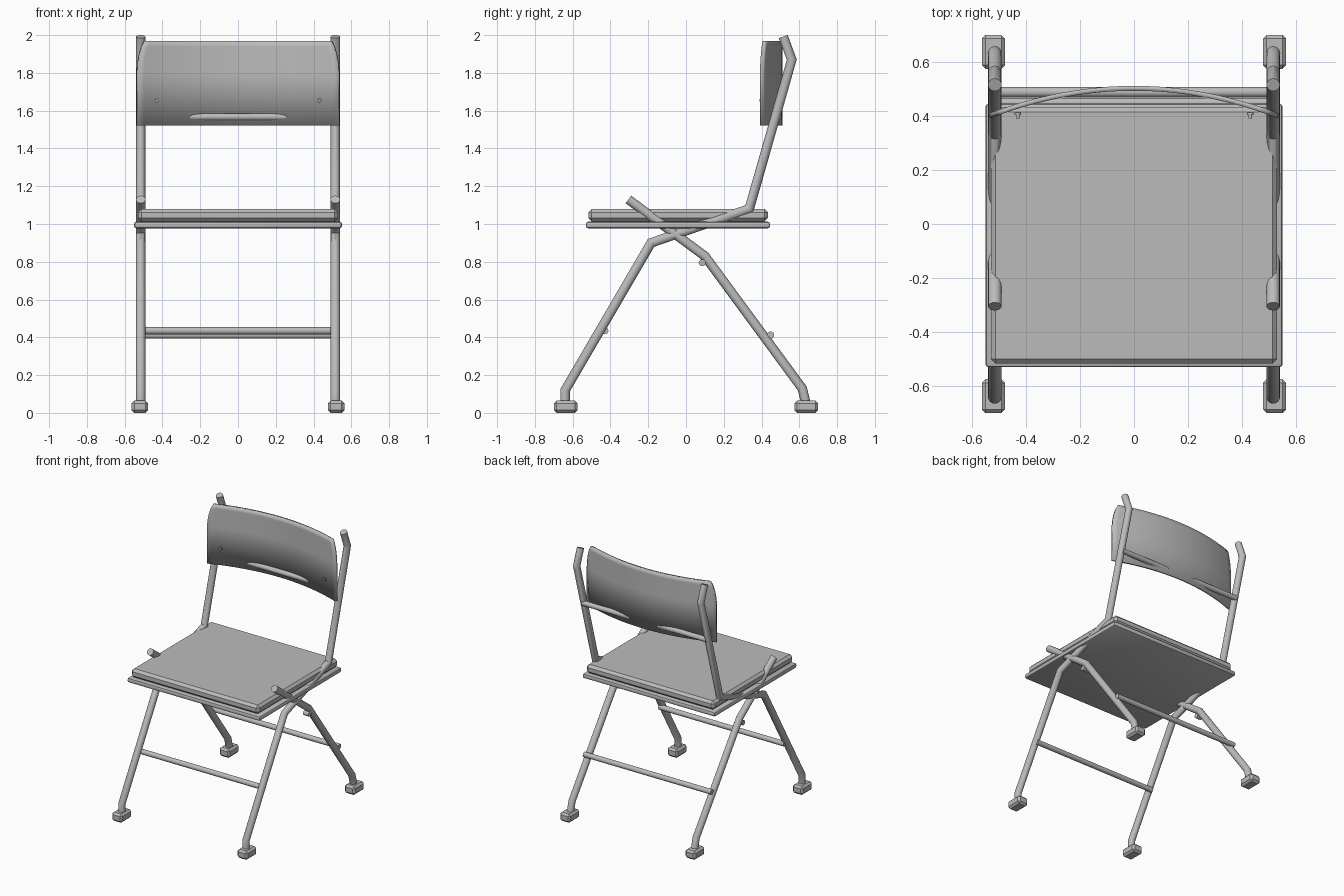
import bpy, bmesh, math
from mathutils import Vector

if "Cube" in bpy.data.objects:
    bpy.data.objects.remove(bpy.data.objects["Cube"], do_unlink=True)

grey = bpy.data.materials.new("plain grey")
grey.use_nodes = True
grey.diffuse_color = (0.5, 0.5, 0.5, 1)
grey.node_tree.nodes["Principled BSDF"].inputs["Base Color"].default_value = (0.5, 0.5, 0.5, 1)


def finish(name, bm, angle=35):
    bmesh.ops.recalc_face_normals(bm, faces=bm.faces[:])
    mesh = bpy.data.meshes.new(name)
    bm.to_mesh(mesh)
    bm.free()
    mesh.materials.append(grey)
    ob = bpy.data.objects.new(name, mesh)
    bpy.context.collection.objects.link(ob)
    bpy.ops.object.select_all(action="DESELECT")
    ob.select_set(True)
    bpy.context.view_layer.objects.active = ob
    bpy.ops.object.shade_smooth_by_angle(angle=math.radians(angle))
    return ob


def box(name, lo, hi, bevel, segments=1):
    """Box between two corners with softened edges."""
    bm = bmesh.new()
    bmesh.ops.create_cube(bm, size=1)
    lo, hi = Vector(lo), Vector(hi)
    for v in bm.verts:
        v.co = (lo + hi) / 2 + v.co * (hi - lo)
    bmesh.ops.bevel(bm, geom=bm.edges[:], offset=bevel, segments=segments,
                    profile=0.5, affect="EDGES")
    return finish(name, bm, 25)


def tube(name, points, radius, side=Vector((1, 0, 0)), sides=16):
    """Round tube along a flat path, mitred at its bends; side is the path's normal."""
    points = [Vector(p) for p in points]
    dirs = [(b - a).normalized() for a, b in zip(points, points[1:])]
    bm = bmesh.new()
    rings = []
    for i, p in enumerate(points):
        before, after = dirs[max(i - 1, 0)], dirs[min(i, len(dirs) - 1)]
        across = side.cross((before + after).normalized())
        stretch = 1 / math.cos(before.angle(after) / 2)
        ring = []
        for k in range(sides):
            t = math.tau * k / sides
            ring.append(bm.verts.new(p + radius * (across * stretch * math.cos(t)
                                                   + side * math.sin(t))))
        rings.append(ring)
    for a, b in zip(rings, rings[1:]):
        for k in range(sides):
            n = (k + 1) % sides
            bm.faces.new((a[k], a[n], b[n], b[k]))
    bm.faces.new(rings[0])
    bm.faces.new(rings[-1])
    return finish(name, bm)


def crossbar(name, y, z, half, radius):
    tube(name, [(-half, y, z), (half, y, z)], radius, Vector((0, 0, 1)))


# Bent side tubes, as (y, z) paths
back_frame = [(-0.64, 0.05), (-0.64, 0.12), (-0.185, 0.9), (0.335, 1.08),
              (0.56, 1.87), (0.515, 1.992)]
rear_frame = [(-0.305, 1.13), (0.1, 0.83), (0.615, 0.13), (0.635, 0.05)]

for label, s in (("left", 1), ("right", -1)):
    x = s * 0.515
    tube(label + "_back_frame", [(x, y, z) for y, z in back_frame], 0.025)
    tube(label + "_rear_frame", [(x, y, z) for y, z in rear_frame], 0.025)

    # Rubber feet
    for end, y in (("front", -0.637), ("rear", 0.637)):
        box(f"{label}_{end}_foot", (s * 0.52 - 0.043, y - 0.063, 0),
            (s * 0.52 + 0.043, y + 0.063, 0.065), 0.014)

    # Stop pin under the rear tube
    tube(label + "_stop_pin", [(x - 0.022, 0.085, 0.795), (x + 0.022, 0.085, 0.795)],
         0.018, Vector((0, 0, 1)))

    # Backrest rivet: head and stem
    for part, y0, y1, r in (("head", 0.403, 0.412, 0.012), ("stem", 0.39, 0.404, 0.007)):
        tube(f"{label}_rivet_{part}", [(s * 0.43, y0, 1.655), (s * 0.43, y1, 1.655)], r)

# Bars joining the two sides
crossbar("front_crossbar", -0.43, 0.435, 0.52, 0.019)
crossbar("rear_crossbar", 0.448, 0.412, 0.53, 0.019)
crossbar("backrest_crossbar", 0.488, 1.567, 0.515, 0.019)

# Seat
box("seat_base", (-0.55, -0.53, 0.977), (0.55, 0.445, 1.012), 0.012, 2)
box("seat_cushion", (-0.53, -0.517, 1.014), (0.53, 0.433, 1.08), 0.018)

# Curved backrest with rounded upper corners
bm = bmesh.new()
columns = 32
grid = []
for z, half in ((1.522, 0.535), (1.8, 0.535), (1.85, 0.531), (1.9, 0.522),
                (1.94, 0.51), (1.97, 0.495)):
    row = []
    for i in range(columns + 1):
        x = half * (2 * i / columns - 1)
        row.append(bm.verts.new((x, 0.502 - 0.102 * (x / 0.535) ** 2, z)))
    grid.append(row)
for a, b in zip(grid, grid[1:]):
    for i in range(columns):
        bm.faces.new((a[i], a[i + 1], b[i + 1], b[i]))
backrest = finish("backrest", bm)
solid = backrest.modifiers.new("thickness", "SOLIDIFY")
solid.thickness = 0.018
solid.offset = 0
